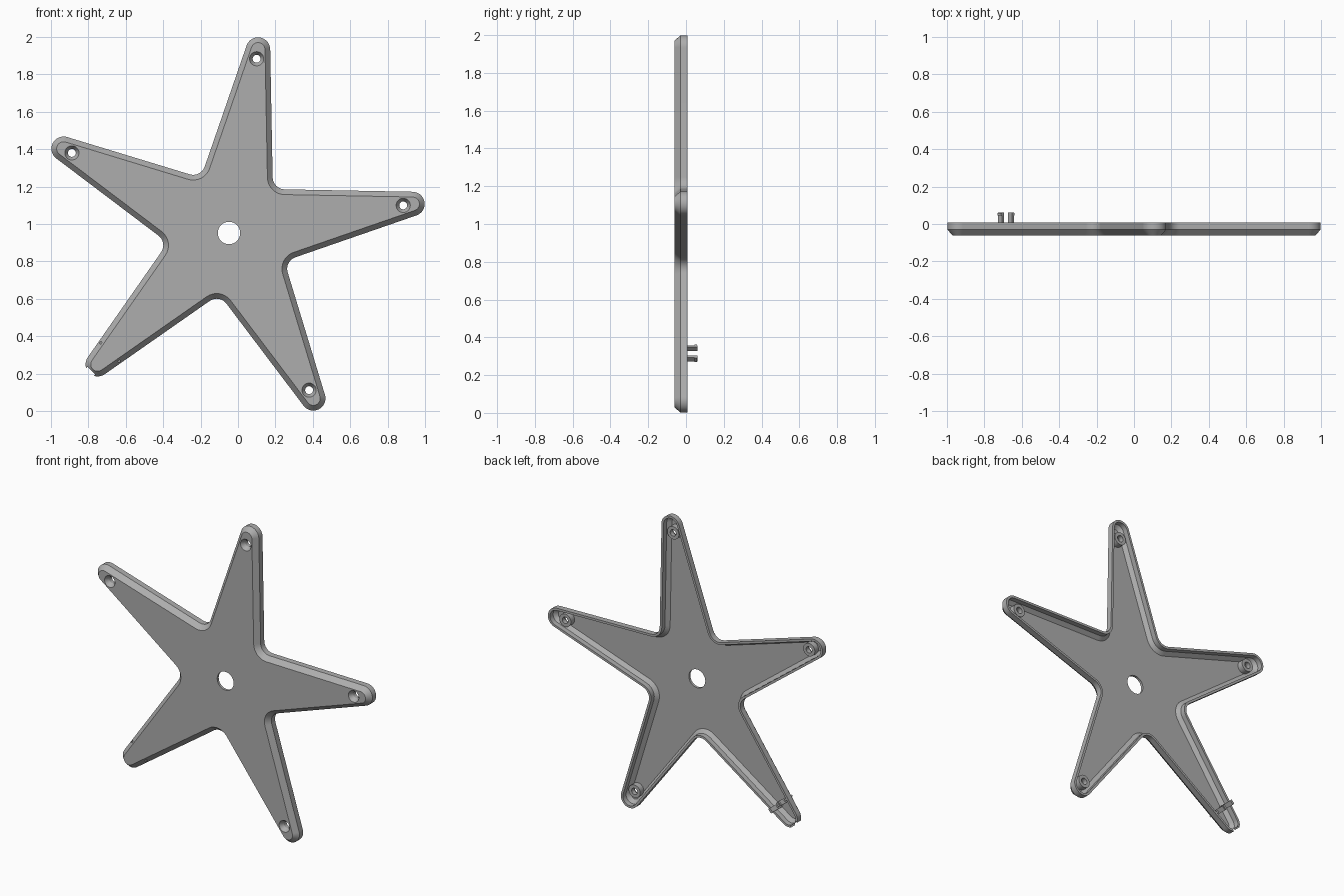
import bpy, bmesh
from math import sin, cos, tan, radians, pi
from mathutils import Matrix, Vector

if "Cube" in bpy.data.objects:
    bpy.data.objects.remove(bpy.data.objects["Cube"], do_unlink=True)

grey = bpy.data.materials.new("grey plastic")
grey.use_nodes = True
grey.diffuse_color = (0.42, 0.42, 0.42, 1)
grey.node_tree.nodes["Principled BSDF"].inputs["Base Color"].default_value = grey.diffuse_color

CX, CZ = -0.048, 0.952           # hub position
ARMS = [9 + 72 * i for i in range(5)]
PLAIN_ARM = 225                  # arm with clips instead of a screw boss
SCREW_R, CLIP_R = 0.943, 0.90
FRONT, BACK, FLOOR = -0.062, 0.008, -0.046
TIP_AT, TIP_R, CORNER_AT, FILLET_R, TAPER = 0.993, 0.065, 0.332, 0.065, 10.4


def polar(r, deg):
    return Vector((cos(radians(deg)), sin(radians(deg)))) * r


def place(p, y):
    return Vector((CX + p.x, y, CZ + p.y))


def finish(bm, name, angle=30):
    bmesh.ops.recalc_face_normals(bm, faces=bm.faces)
    mesh = bpy.data.meshes.new(name)
    bm.to_mesh(mesh)
    bm.free()
    obj = bpy.data.objects.new(name, mesh)
    bpy.context.collection.objects.link(obj)
    mesh.materials.append(grey)
    smooth(obj, angle)
    return obj


def smooth(obj, angle=30):
    bpy.ops.object.select_all(action='DESELECT')
    obj.select_set(True)
    bpy.context.view_layer.objects.active = obj
    bpy.ops.object.shade_smooth_by_angle(angle=radians(angle))


def star(inset):
    """Rounded star outline moved inward by inset."""
    pts, n, m = [], 16, 8
    side = 90 - TAPER
    fillet_at = CORNER_AT + FILLET_R / sin(radians(36 + TAPER))
    for a in ARMS:
        for i in range(n + 1):
            pts.append(polar(TIP_AT, a) + polar(TIP_R - inset, a - side + 2 * side * i / n))
        for i in range(m + 1):
            t = a + side + (72 - 2 * side) * i / m
            pts.append(polar(fillet_at, a + 36) - polar(FILLET_R + inset, t))
    return pts


def loft(bm, rings, closed=False):
    """Skin a list of vertex rings with quads."""
    pairs = list(zip(rings, rings[1:])) + ([(rings[-1], rings[0])] if closed else [])
    for a, b in pairs:
        for i in range(len(a)):
            j = (i + 1) % len(a)
            bm.faces.new((a[i], a[j], b[j], b[i]))


def lathe(bm, centre, profile, n=32, closed=False):
    rings = [[bm.verts.new(place(centre + polar(r, 360 * i / n), y)) for i in range(n)]
             for r, y in profile]
    loft(bm, rings, closed)
    return rings


def block(bm, r, side, size, y0, y1, arm=PLAIN_ARM):
    """Box on an arm: radial and sideways position, radial and sideways size."""
    out, across = polar(1, arm), polar(1, arm + 90)
    c = place(out * r + across * side, (y0 + y1) / 2)
    rot = Matrix(((out.x, across.x, 0), (0, 0, 1), (out.y, across.y, 0))).to_4x4()
    scale = Matrix.Diagonal((size[0], size[1], y1 - y0, 1))
    bmesh.ops.create_cube(bm, size=1, matrix=Matrix.Translation(c) @ rot @ scale)


# Hollow star shell with chamfered front edge
bm = bmesh.new()
sections = [(0.028, FRONT), (0, -0.03), (0, BACK), (0.015, BACK), (0.015, -0.025), (0.038, FLOOR)]
rings = [[bm.verts.new(place(p, y)) for p in star(d)] for d, y in sections]
loft(bm, rings)
bm.faces.new(rings[0])
bm.faces.new(rings[-1])
shell = finish(bm, "star_shell")

# Cutters for hub hole, screw seats and tip notch
bm = bmesh.new()
holes = [(Vector((0, 0)), 0.06)]
holes += [(polar(SCREW_R, a), 0.038) for a in ARMS if a != PLAIN_ARM]
for centre, r in holes:
    ends = lathe(bm, centre, [(r, -0.1), (r, 0.1)])
    bm.faces.new(ends[0])
    bm.faces.new(ends[1])
block(bm, 1.09, 0, (0.1, 0.06), -0.1, 0.1)
cutter = finish(bm, "hole_cutter")
cutter.hide_render = True
cut = shell.modifiers.new("holes", 'BOOLEAN')
cut.object = cutter
cut.operation = 'DIFFERENCE'
cut.solver = 'EXACT'
bpy.context.view_layer.objects.active = shell
bpy.ops.object.modifier_apply(modifier=cut.name)
bpy.data.objects.remove(cutter, do_unlink=True)
smooth(shell)

# Countersunk screw bosses
for k, a in enumerate(a for a in ARMS if a != PLAIN_ARM):
    bm = bmesh.new()
    lathe(bm, polar(SCREW_R, a), [(0.038, FRONT), (0.021, -0.035), (0.021, -0.008),
                                  (0.042, -0.008), (0.042, -0.05), (0.038, -0.05)], closed=True)
    finish(bm, f"screw_boss_{k + 1}")

# Cross rib and two hooked clips on the plain arm
bm = bmesh.new()
block(bm, CLIP_R, 0, (0.012, 0.15), -0.05, 0.004)
finish(bm, "clip_rib")
for name, s in (("left_clip", 1), ("right_clip", -1)):
    bm = bmesh.new()
    block(bm, CLIP_R, s * 0.038, (0.03, 0.014), -0.05, 0.062)
    block(bm, CLIP_R, s * 0.045, (0.03, 0.012), 0.046, 0.058)
    finish(bm, name)
